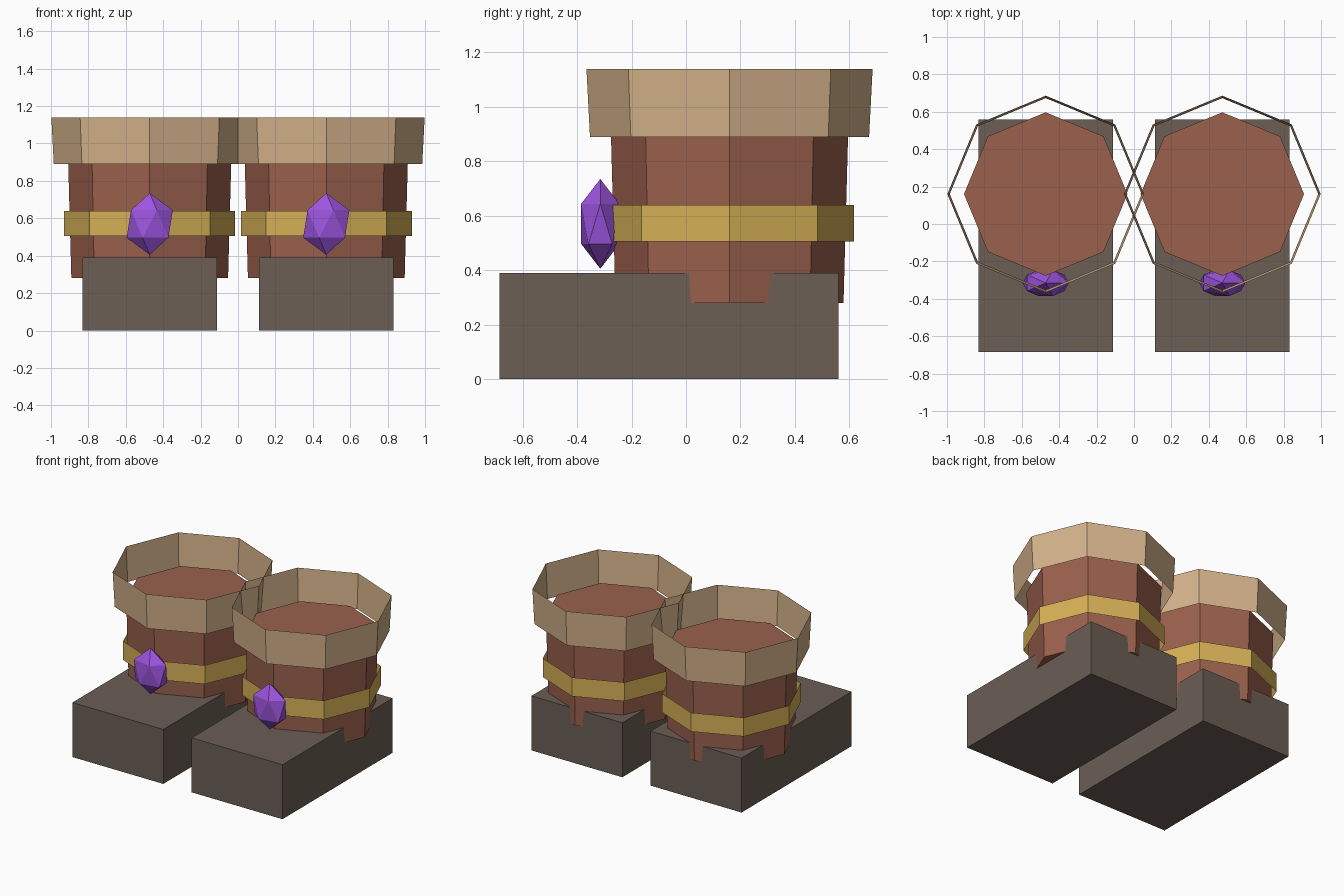
import bpy, math

if "Cube" in bpy.data.objects:
    bpy.data.objects.remove(bpy.data.objects["Cube"])


def material(name, r, g, b):
    # sRGB 0-255 to linear
    m = bpy.data.materials.new(name)
    m.diffuse_color = [(c / 255 / 12.92) if c < 10 else ((c / 255 + 0.055) / 1.055) ** 2.4
                       for c in (r, g, b)] + [1.0]
    m.use_nodes = True
    m.node_tree.nodes["Principled BSDF"].inputs["Base Color"].default_value = m.diffuse_color
    return m


SOLE = material("dark_sole_grey", 107, 94, 85)
LEATHER = material("brown_leather", 155, 97, 77)
TAN = material("tan_cuff", 212, 178, 138)
GOLD = material("gold", 214, 176, 86)
PURPLE = material("purple_gem", 157, 84, 222)


def finish(name, mat):
    ob = bpy.context.object
    ob.name = name
    ob.data.materials.append(mat)
    return ob


def octagon(name, x, r_low, r_high, z0, z1, mat, fill):
    # eight-sided tapered tube with corners on the x and y axes
    bpy.ops.mesh.primitive_cone_add(vertices=8, radius1=r_low, radius2=r_high, depth=z1 - z0,
                                    end_fill_type=fill, location=(x, 0.16, (z0 + z1) / 2))
    return finish(name, mat)


for side, x in (("left", -0.472), ("right", 0.472)):
    # block sole
    bpy.ops.mesh.primitive_cube_add(size=1, location=(x, -0.0625, 0.195))
    bpy.context.object.scale = (0.72, 1.245, 0.39)
    finish(side + "_sole", SOLE)

    # closed shaft, open cuff and open band
    octagon(side + "_shaft", x, 0.419, 0.437, 0.28, 0.94, LEATHER, 'NGON')
    octagon(side + "_cuff", x, 0.513, 0.526, 0.89, 1.14, TAN, 'NOTHING')
    octagon(side + "_band", x, 0.457, 0.457, 0.505, 0.64, GOLD, 'NOTHING')

    # faceted gem on the front
    bpy.ops.mesh.primitive_ico_sphere_add(subdivisions=1, radius=1, location=(x, -0.315, 0.57))
    bpy.context.object.scale = (0.138, 0.0825, 0.165)
    finish(side + "_gem", PURPLE)
